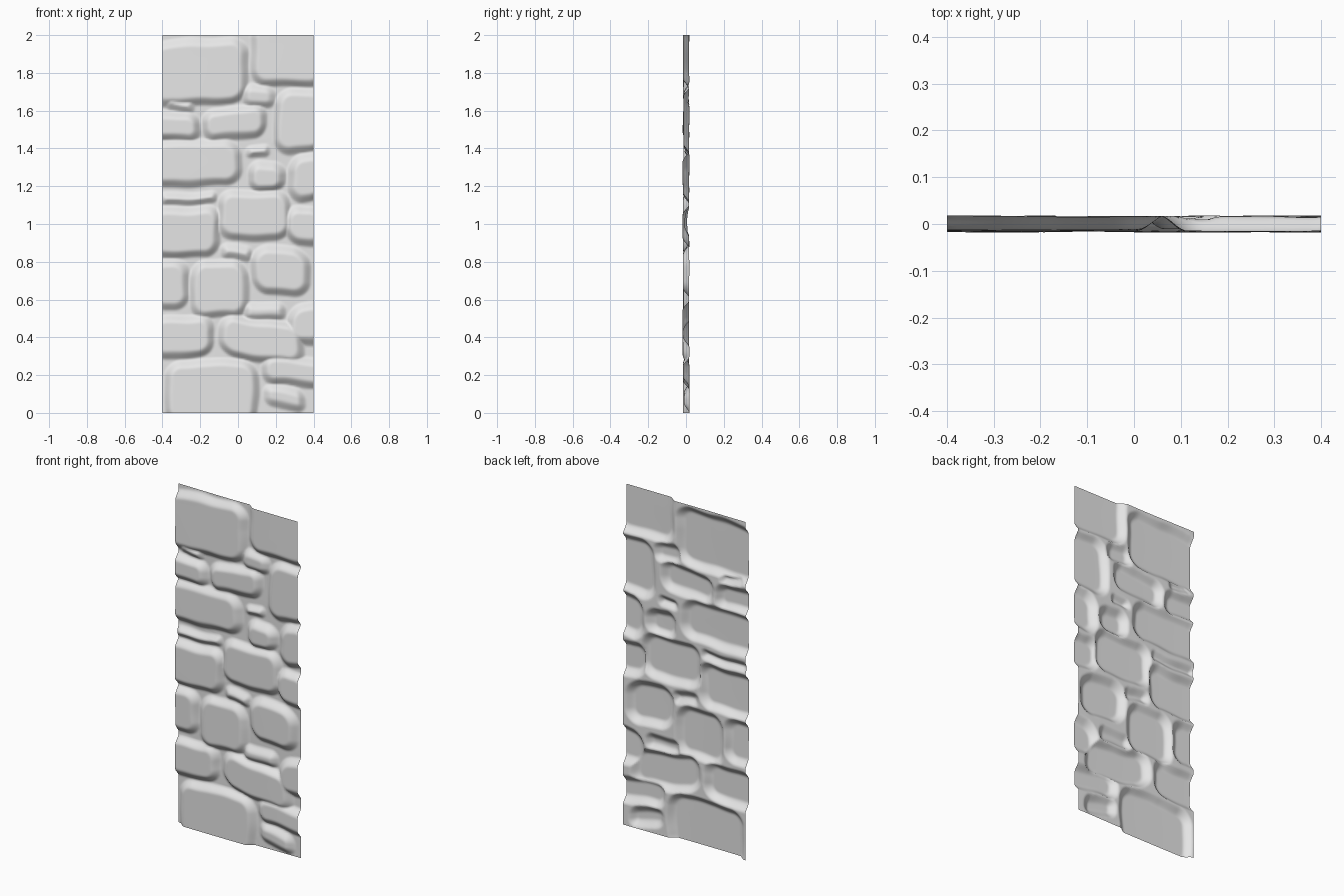
import bpy
import bmesh
import math
import random
from mathutils import Matrix, noise, Vector

default_cube = bpy.data.objects.get("Cube")
if default_cube:
    bpy.data.objects.remove(default_cube, do_unlink=True)

random.seed(4)
WIDTH, HEIGHT, RELIEF = 0.8, 2.0, 0.038
COLUMNS, ROWS = 96, 240

# Stones by course, in hundredths: left, right, bottom, top, slope
COURSES = {
    "cap": [(-46, 4, 164, 197, 4), (7, 46, 174, 206, 0)],
    "upper": [(20, 46, 138, 171, 4), (3, 19, 162, 173, -5),
              (-38, -24, 161, 166, -20), (-46, -21, 145, 159, -8),
              (-18, 14, 146, 161, 10)],
    "shoulder": [(-46, 1, 121, 144, 2), (5, 16, 136, 141, 8),
                 (6, 24, 118, 132, 0), (27, 46, 113, 136, 10)],
    "middle": [(-40, -12, 111, 116, 4), (-10, 27, 92, 117, 0),
               (-46, -10, 83, 108, 4), (25, 46, 89, 109, -12),
               (-8, 7, 82, 88, -8)],
    "lower": [(8, 37, 63, 87, -10), (-25, 5, 51, 80, 4),
              (-46, -27, 55, 80, 8), (4, 24, 50, 58, -4)],
    "footing": [(-46, -13, 30, 51, 6), (-9, 34, 28, 49, -14),
                (27, 46, 37, 57, 8)],
    "base": [(-38, 10, -6, 27, 0), (14, 35, 3, 13, -16),
             (14, 46, 15, 29, -6)],
}


def make_stone(left, right, bottom, top, slope):
    """Turn one table entry into the numbers the relief needs."""
    half_w, half_h = (right - left) / 200, (top - bottom) / 200
    return {
        "x": (left + right) / 200, "z": (bottom + top) / 200,
        "half_w": half_w, "half_h": half_h, "slope": slope / 100,
        "radius": min(0.08, 0.8 * min(half_w, half_h)),
        "lift": random.uniform(0.88, 1.0) if half_h > 0.06 else 0.8,
        "lean": random.uniform(-0.3, 0.3),
    }


def smooth(t):
    t = max(0.0, min(1.0, t))
    return t * t * (3 - 2 * t)


def stone_height(stone, x, z):
    """Rounded block with a soft shoulder and a slightly leaning face."""
    dx = x - stone["x"]
    dz = z - stone["z"] - stone["slope"] * dx
    r = stone["radius"]
    qx = abs(dx) - stone["half_w"] + r
    qz = abs(dz) - stone["half_h"] + r
    outside = math.hypot(max(qx, 0), max(qz, 0)) + min(max(qx, qz), 0) - r
    shoulder = smooth((0.025 - outside) / 0.06)
    face = stone["lift"] + stone["lean"] * dz - 0.6 * dx * dx
    return shoulder * face


def wall_height(stones, x, z):
    # Uneven outlines come from gently warping the position
    p = Vector((x * 6, 0, z * 6))
    wx = x + 0.012 * noise.noise(p)
    wz = z + 0.012 * noise.noise(p + Vector((7, 3, 1)))
    mortar = 0.08 + 0.08 * noise.noise(p * 0.7)
    return max(mortar, max(stone_height(s, wx, wz) for s in stones))


# Single sheet facing the front
stones = [make_stone(*entry) for course in COURSES.values() for entry in course]
bm = bmesh.new()
bmesh.ops.create_grid(bm, x_segments=COLUMNS, y_segments=ROWS, size=1)
bmesh.ops.scale(bm, vec=(WIDTH / 2, HEIGHT / 2, 1), verts=bm.verts)
bmesh.ops.rotate(bm, matrix=Matrix.Rotation(math.pi / 2, 3, "X"), verts=bm.verts)
bmesh.ops.translate(bm, vec=(0, 0, HEIGHT / 2), verts=bm.verts)

# Press the stones forward out of the sheet
for v in bm.verts:
    v.co.y = -RELIEF * wall_height(stones, v.co.x, v.co.z)
depths = [v.co.y for v in bm.verts]
middle = (min(depths) + max(depths)) / 2
bmesh.ops.translate(bm, vec=(0, -middle, 0), verts=bm.verts)
for face in bm.faces:
    face.smooth = True

mesh = bpy.data.meshes.new("stone_wall_panel")
bm.to_mesh(mesh)
bm.free()
panel = bpy.data.objects.new("stone_wall_panel", mesh)
bpy.context.collection.objects.link(panel)

# Plain stone colour
stone_grey = bpy.data.materials.new("stone grey")
stone_grey.use_nodes = True
colour = (0.8, 0.8, 0.8, 1)
stone_grey.diffuse_color = colour
stone_grey.node_tree.nodes["Principled BSDF"].inputs["Base Color"].default_value = colour
mesh.materials.append(stone_grey)
